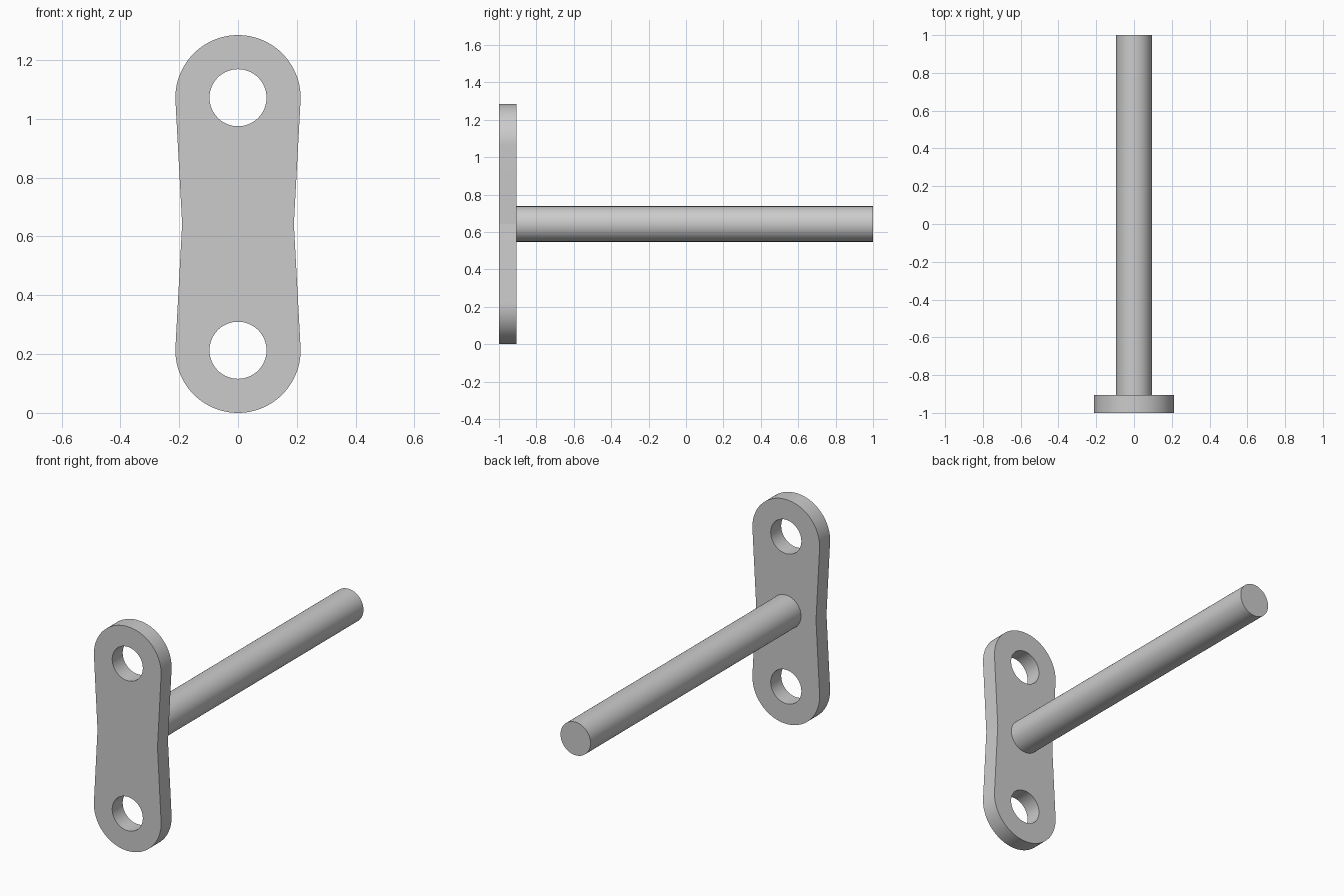
import bpy, bmesh
from math import sin, cos, radians, pi
from mathutils import Matrix

cube = bpy.data.objects.get("Cube")
if cube:
    bpy.data.objects.remove(cube, do_unlink=True)

FRONT, PLATE_BACK, ROD_END = -1.0, -0.905, 1.0
END_R, HOLE_R, ROD_R = 0.213, 0.097, 0.095
LOW, MID, HIGH = 0.213, 0.6425, 1.072
WAIST = 0.19

grey = bpy.data.materials.new("plain grey")
grey.use_nodes = True
colour = (0.6, 0.6, 0.6, 1)
grey.diffuse_color = colour
grey.node_tree.nodes["Principled BSDF"].inputs["Base Color"].default_value = colour


def arc(z, r, start, end, steps):
    """Points (x, z) along an arc centred on x = 0."""
    angles = [radians(start + (end - start) * i / steps) for i in range(steps + 1)]
    return [(r * cos(a), z + r * sin(a)) for a in angles]


def finish(name, bm):
    bmesh.ops.recalc_face_normals(bm, faces=bm.faces[:])
    mesh = bpy.data.meshes.new(name)
    bm.to_mesh(mesh)
    bm.free()
    mesh.materials.append(grey)
    obj = bpy.data.objects.new(name, mesh)
    bpy.context.collection.objects.link(obj)
    bpy.ops.object.select_all(action="DESELECT")
    obj.select_set(True)
    bpy.context.view_layer.objects.active = obj
    bpy.ops.object.shade_smooth_by_angle(angle=radians(5))
    return obj


# Handle plate: round ends, slightly pinched waist, two finger holes
bm = bmesh.new()
outline = (arc(HIGH, END_R, -3, 183, 50) + [(-WAIST, MID)]
           + arc(LOW, END_R, 177, 363, 50) + [(WAIST, MID)])
holes = [arc(z, HOLE_R, 0, 360, 96)[:-1] for z in (LOW, HIGH)]
for loop in [outline] + holes:
    verts = [bm.verts.new((x, FRONT, z)) for x, z in loop]
    for i, v in enumerate(verts):
        bm.edges.new((verts[i - 1], v))
bmesh.ops.triangle_fill(bm, edges=bm.edges[:], use_beauty=True, normal=(0, -1, 0))
extruded = bmesh.ops.extrude_face_region(bm, geom=bm.faces[:], use_keep_orig=True)
moved = [g for g in extruded["geom"] if isinstance(g, bmesh.types.BMVert)]
bmesh.ops.translate(bm, verts=moved, vec=(0, PLATE_BACK - FRONT, 0))
finish("handle_plate", bm)

# Rod: straight round bar running back from the middle of the plate
bm = bmesh.new()
place = Matrix.Translation((0, (PLATE_BACK + ROD_END) / 2, MID)) @ Matrix.Rotation(pi / 2, 4, "X")
bmesh.ops.create_cone(bm, cap_ends=True, segments=96, radius1=ROD_R, radius2=ROD_R,
                      depth=ROD_END - PLATE_BACK, matrix=place)
finish("rod", bm)
